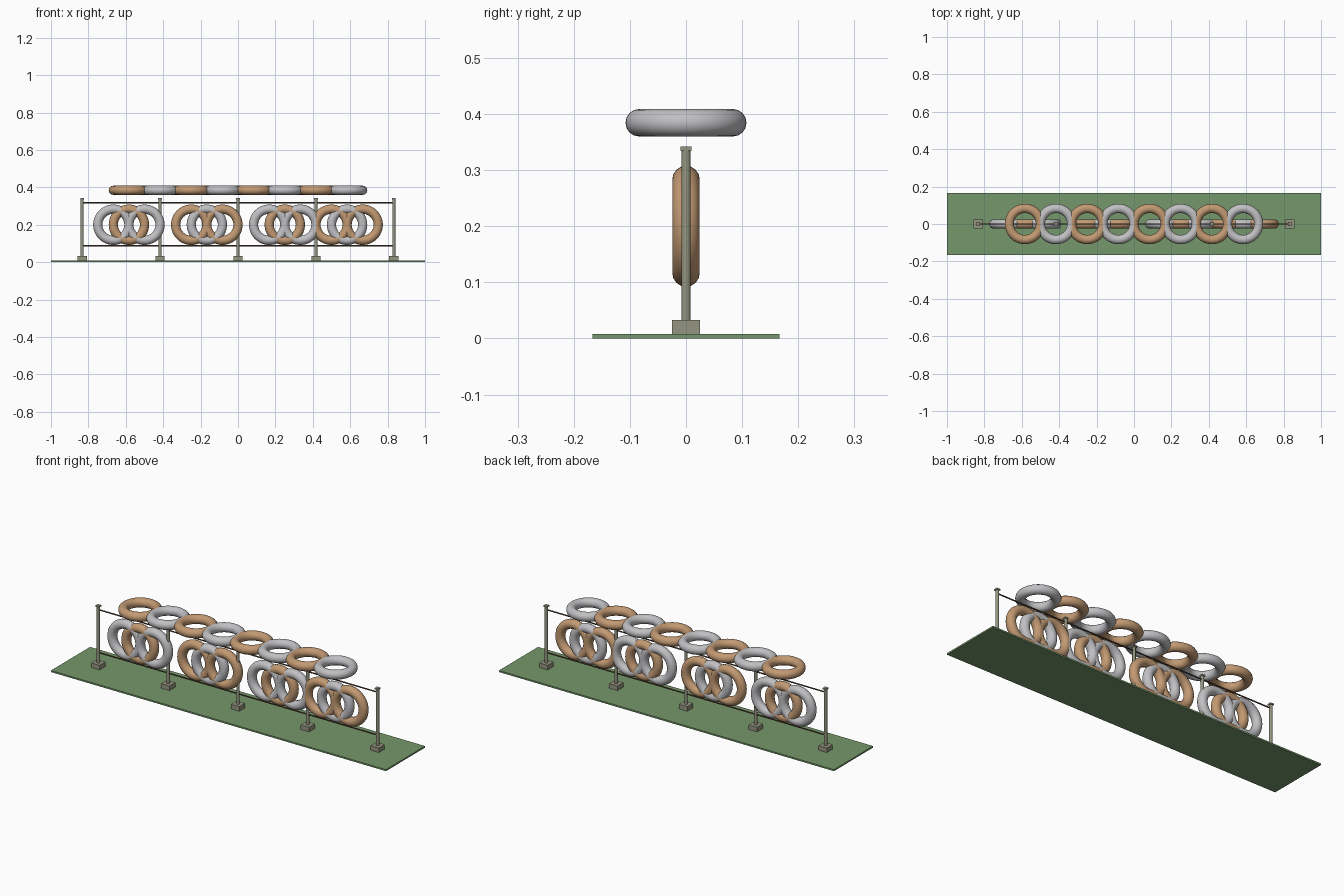
import bpy
import math

cube = bpy.data.objects.get("Cube")
if cube:
    bpy.data.objects.remove(cube, do_unlink=True)


def material(name, rgb):
    m = bpy.data.materials.new(name)
    m.use_nodes = True
    m.diffuse_color = (*rgb, 1)
    m.node_tree.nodes["Principled BSDF"].inputs["Base Color"].default_value = (*rgb, 1)
    return m


GRASS = material("grass_green", (0.18, 0.31, 0.145))
TAN = material("tan", (0.54, 0.32, 0.17))
SILVER = material("silver", (0.53, 0.53, 0.55))
STONE = material("stone_grey", (0.30, 0.30, 0.22))
BROWN = material("rail_brown", (0.11, 0.06, 0.035))


def finish(name, mat, smooth=False):
    ob = bpy.context.object
    ob.name = name
    ob.data.materials.append(mat)
    if smooth:
        bpy.ops.object.shade_smooth_by_angle(angle=math.radians(40))
    return ob


def box(name, mat, loc, size):
    bpy.ops.mesh.primitive_cube_add(size=1, location=loc)
    bpy.context.object.scale = size
    bpy.ops.object.transform_apply(location=False, rotation=False, scale=True)
    return finish(name, mat)


def rod(name, mat, loc, radius, length, rot=(0, 0, 0)):
    bpy.ops.mesh.primitive_cylinder_add(vertices=16, radius=radius, depth=length,
                                        location=loc, rotation=rot)
    return finish(name, mat, True)


def ring(name, mat, loc, rot=(0, 0, 0)):
    bpy.ops.mesh.primitive_torus_add(major_segments=48, minor_segments=16,
                                     major_radius=1 / 12, minor_radius=0.0245,
                                     location=loc, rotation=rot)
    return finish(name, mat, True)


U = 1 / 12          # layout module
COLOURS = (TAN, SILVER)

# Ground strip
box("ground", GRASS, (0, 0, U / 20), (2, 4 * U, U / 10))

# Posts with footing and cap
for i in range(5):
    x = (i - 2) * 5 * U
    box(f"footing_{i + 1}", STONE, (x, 0, 0.0205), (0.05, 0.05, 0.025))
    rod(f"post_{i + 1}", STONE, (x, 0, 0.172), U / 10, 0.33)
    box(f"post_cap_{i + 1}", STONE, (x, 0, 0.338), (0.02, 0.02, 0.008))

# Rails
for name, z in (("top_rail", 0.318), ("bottom_rail", 0.087)):
    rod(name, BROWN, (0, 0, z), 0.0035, 20 * U, (0, math.pi / 2, 0))

# Upright groups of three interlocking rings
for g, centre in enumerate((-7, -2, 3, 7)):
    for k in (-1, 0, 1):
        ring(f"panel_{g + 1}_ring_{k + 2}", COLOURS[(g + k) % 2],
             ((centre + k) * U, 0, 0.2), (math.pi / 2, 0, 0))

# Row of flat rings above
for i in range(8):
    ring(f"upper_ring_{i + 1}", COLOURS[i % 2], ((2 * i - 7) * U, 0, 0.3845))
